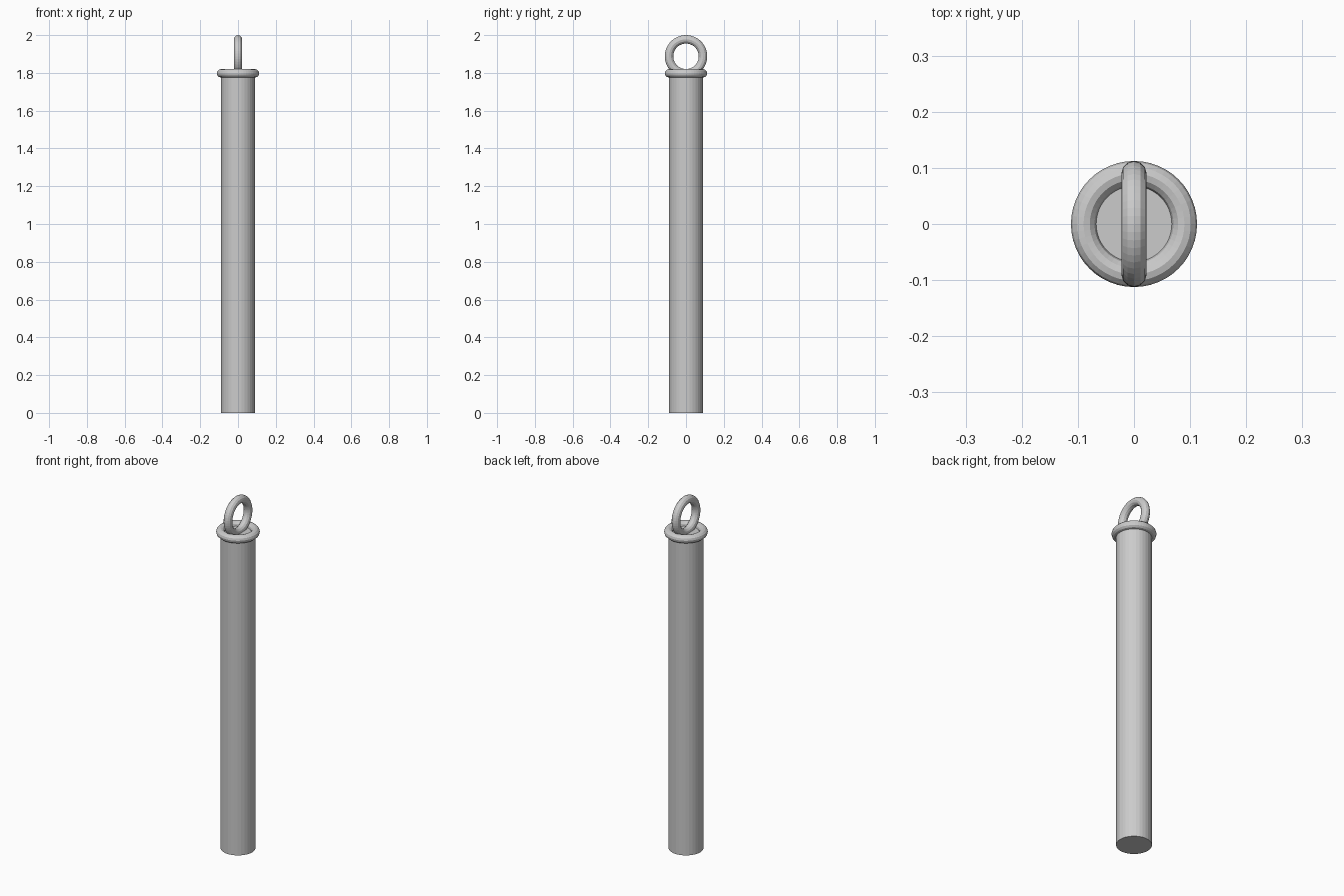
import bpy
from math import pi

cube = bpy.data.objects.get("Cube")
if cube:
    bpy.data.objects.remove(cube, do_unlink=True)

HEIGHT = 2.0
UNIT = HEIGHT / 89          # tube radius shared by both rings
RADIUS = 4 * UNIT           # shaft radius and ring centreline radius
SHAFT_TOP = 80 * UNIT


def add_ring(name, z, tilt=0.0):
    bpy.ops.mesh.primitive_torus_add(
        major_radius=RADIUS, minor_radius=UNIT,
        major_segments=48, minor_segments=12,
        location=(0, 0, z), rotation=(0, tilt, 0))
    bpy.context.object.name = name


# Straight shaft with flat ends
bpy.ops.mesh.primitive_cylinder_add(
    vertices=32, radius=RADIUS, depth=SHAFT_TOP,
    location=(0, 0, SHAFT_TOP / 2))
bpy.context.object.name = "shaft"

# Collar around the rim, and the upright ring standing in it
add_ring("collar", SHAFT_TOP)
add_ring("hanging_ring", HEIGHT - RADIUS - UNIT, pi / 2)
